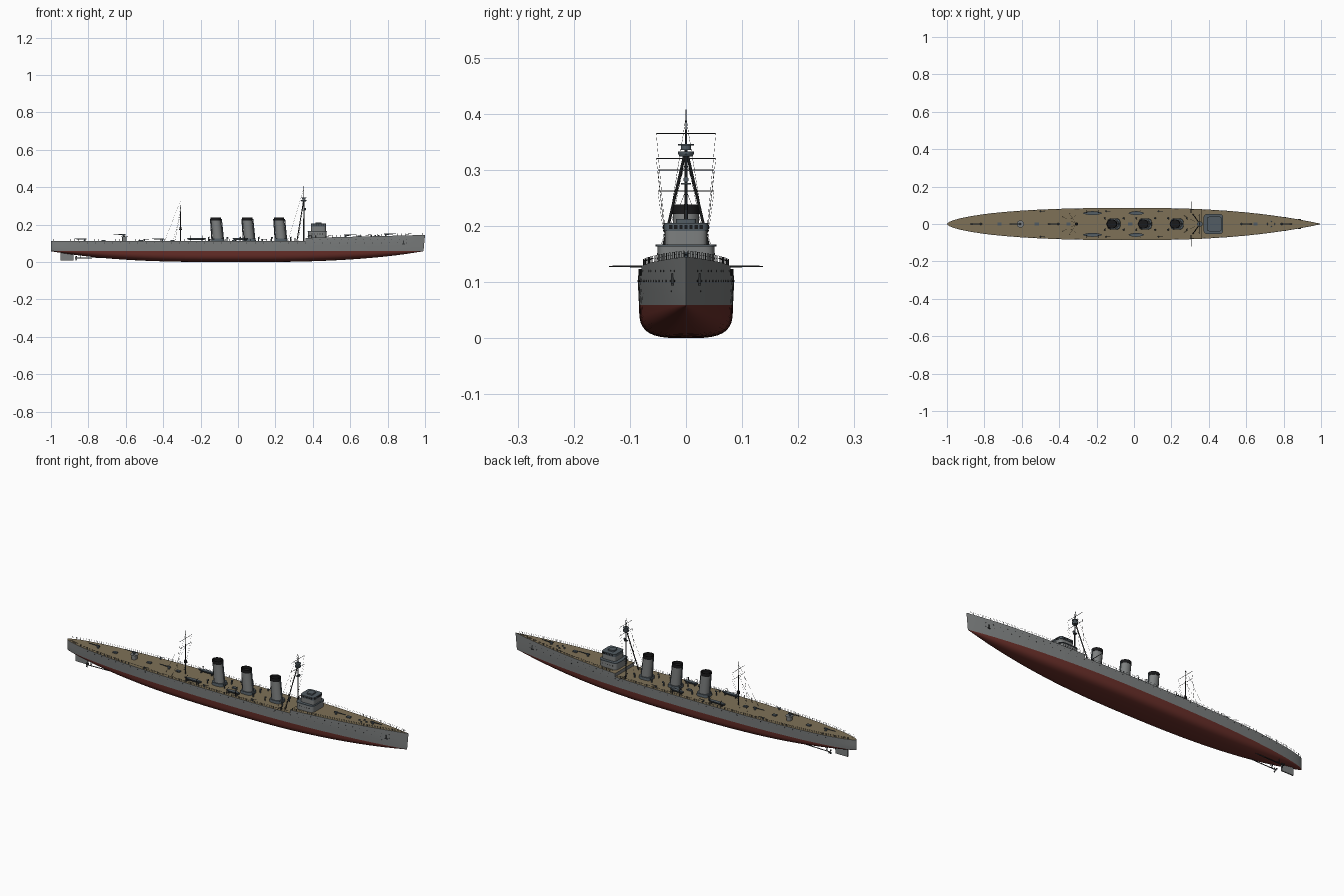
import bpy, bmesh, math
from mathutils import Vector, Matrix

if "Cube" in bpy.data.objects:
    bpy.data.objects.remove(bpy.data.objects["Cube"])


def material(name, col):
    m = bpy.data.materials.new(name)
    m.diffuse_color = (*col, 1)
    m.use_nodes = True
    m.node_tree.nodes["Principled BSDF"].inputs["Base Color"].default_value = m.diffuse_color
    return m


GREY = material("hull grey", (0.205, 0.215, 0.215))
RED = material("bottom red", (0.14, 0.028, 0.022))
TAN = material("deck tan", (0.21, 0.165, 0.095))
SLATE = material("slate grey", (0.085, 0.108, 0.125))
DARK = material("dark fittings", (0.035, 0.038, 0.04))
BLACK = material("soot black", (0.01, 0.01, 0.011))

WL, BREAK = 0.059, 0.36
parts = {}


def part(name, mat):
    """Start a part; helpers add geometry to it by name."""
    parts[name] = (bmesh.new(), mat)
    return name


def rod(name, p, q, r, r2=None, n=6):
    p, q = Vector(p), Vector(q)
    d = q - p
    mat = Matrix.Translation((p + q) / 2) @ d.to_track_quat('Z', 'Y').to_matrix().to_4x4()
    bmesh.ops.create_cone(parts[name][0], cap_ends=True, segments=n, radius1=r,
                          radius2=r if r2 is None else r2, depth=d.length, matrix=mat)


def box(name, c, s):
    bmesh.ops.create_cube(parts[name][0], size=1,
                          matrix=Matrix.Translation(c) @ Matrix.Diagonal((*s, 1)))


def loft(name, rings, p=2.0, n=24):
    """Stack of (super)elliptic rings given as (x, y, z, rx, ry), capped."""
    bm = parts[name][0]
    rows = []
    for x, y, z, rx, ry in rings:
        row = []
        for i in range(n):
            a = 2 * math.pi * (i + 0.5) / n
            c, s = math.cos(a), math.sin(a)
            row.append(bm.verts.new((x + rx * math.copysign(abs(c) ** (2 / p), c),
                                     y + ry * math.copysign(abs(s) ** (2 / p), s), z)))
        rows.append(row)
    for a, b in zip(rows, rows[1:]):
        for i in range(n):
            j = (i + 1) % n
            bm.faces.new((a[i], a[j], b[j], b[i]))
    bm.faces.new(rows[0][::-1])
    bm.faces.new(rows[-1])


def beam(x):
    u = min(abs(x), 1)
    return 0.086 * ((1 - u ** 2.4) ** 0.95 if x > 0 else (1 - u ** 2.6) ** 0.6)


def deck(x):
    return 0.112 if x < BREAK else 0.129 + 0.016 * (x - BREAK) / (1 - BREAK)


# Hull: lofted sections, coloured by height and direction
def section(x, d):
    u = abs(x)
    b = beam(x)
    bw = b * (0.975 - 0.1 * u * u)
    k = 0.058 * u ** (2.8 if x > 0 else 3)
    p = 3.4 - 1.6 * u * u
    half = []
    for i in range(10):
        a = math.pi / 2 * i / 9
        half.append((bw * math.sin(a) ** (2 / p),
                     WL - (WL - k) * max(math.cos(a), 0) ** (2 / p)))
    for z in (0.085, 0.112, d):
        half.append((bw + (b - bw) * min(1, (z - WL) / 0.045), z))
    rake = 0.014 * max(0, (x - 0.85) / 0.15)
    pts = [(x - rake * (1 - z / d), y, z) for y, z in half]
    return [(a, -y, z) for a, y, z in pts[:0:-1]] + pts


bm = bmesh.new()
xs = [math.sin(math.pi * (i / 56 - 0.5)) for i in range(57)]
stations = [(x, deck(x)) for x in xs] + [(BREAK, 0.112), (BREAK, deck(BREAK))]
rows = [[bm.verts.new(c) for c in section(x, d)] for x, d in sorted(stations)]
for a, b in zip(rows, rows[1:]):
    for i in range(len(a)):
        j = (i + 1) % len(a)
        bm.faces.new((a[i], a[j], b[j], b[i]))
bmesh.ops.remove_doubles(bm, verts=bm.verts, dist=0.00005)
bmesh.ops.dissolve_degenerate(bm, edges=bm.edges, dist=0.00002)
bmesh.ops.recalc_face_normals(bm, faces=bm.faces)
for f in bm.faces:
    f.material_index = 1 if f.calc_center_median().z < WL else 2 if f.normal.z > 0.8 else 0
me = bpy.data.meshes.new("hull")
bm.to_mesh(me)
for m in (GREY, RED, TAN):
    me.materials.append(m)
bpy.context.collection.objects.link(bpy.data.objects.new("hull", me))

# Funnels with casing, black caps and steam pipes
part("funnels", GREY)
part("funnel_caps", BLACK)
part("funnel_fittings", SLATE)
for x in (-0.108, 0.06, 0.23):
    loft("funnel_fittings", [(x, 0, 0.11, 0.036, 0.031), (x, 0, 0.126, 0.034, 0.029)], 3)
    loft("funnels", [(x, 0, 0.125, 0.028, 0.025), (x - 0.01, 0, 0.222, 0.026, 0.0235)])
    loft("funnel_caps", [(x - 0.01, 0, 0.221, 0.028, 0.025), (x - 0.011, 0, 0.238, 0.028, 0.025),
                         (x - 0.011, 0, 0.238, 0.024, 0.021), (x - 0.011, 0, 0.226, 0.024, 0.021)])
    for s in (-1, 1):
        rod("funnel_fittings", (x + s * 0.031, 0, 0.112), (x - 0.01 + s * 0.029, 0, 0.23), 0.003)
        for dx in (-0.05, 0.05):
            rod("funnel_fittings", (x + dx, s * 0.03, 0.11), (x + dx, s * 0.03, 0.128), 0.003, n=8)
            rod("funnel_fittings", (x + dx - 0.003, s * 0.03, 0.13), (x + dx + 0.006, s * 0.03, 0.131), 0.003, 0.005, 8)

# Bridge tiers
part("bridge", SLATE)
part("bridge_house", GREY)
loft("bridge_house", [(0.424, 0, 0.128, 0.05, 0.051), (0.424, 0, 0.163, 0.05, 0.051)], 6, 32)
loft("bridge", [(0.424, 0, 0.163, 0.053, 0.054), (0.424, 0, 0.167, 0.053, 0.054)], 6, 32)
loft("bridge_house", [(0.43, 0, 0.166, 0.04, 0.038), (0.43, 0, 0.192, 0.04, 0.038)], 6, 32)
loft("bridge", [(0.43, 0, 0.191, 0.041, 0.04), (0.43, 0, 0.205, 0.041, 0.04)], 6, 32)
loft("bridge", [(0.43, 0, 0.205, 0.017, 0.018), (0.43, 0, 0.212, 0.017, 0.018)], 6)
part("bridge_windows", BLACK)
for i in range(-3, 4):
    box("bridge_windows", (0.4708, i * 0.009, 0.1985), (0.002, 0.006, 0.007))
    for s in (-1, 1):
        box("bridge_windows", (0.43 + i * 0.009, s * 0.0398, 0.1985), (0.006, 0.002, 0.007))
        if abs(i) < 3:
            box("bridge_windows", (0.424 + i * 0.014, s * 0.051, 0.15), (0.004, 0.001, 0.004))

# Tripod foremast with tops, yards and halyards
part("foremast", DARK)
part("foremast_tops", SLATE)
part("rigging", DARK)
FX = 0.352
rod("foremast", (FX, 0, 0.112), (FX, 0, 0.345), 0.0035, 0.0028, 8)
rod("foremast", (FX, 0, 0.34), (FX, 0, 0.408), 0.0018, 0.0008)
for s in (-1, 1):
    rod("foremast", (0.315, s * 0.052, 0.112), (FX - 0.002, s * 0.003, 0.325), 0.0025, n=8)
loft("foremast_tops", [(FX, 0, 0.324, 0.012, 0.012), (FX, 0, 0.328, 0.015, 0.014), (FX, 0, 0.333, 0.015, 0.014)])
loft("foremast_tops", [(FX, 0, 0.335, 0.009, 0.009), (FX, 0, 0.343, 0.009, 0.009)])
loft("foremast_tops", [(FX, 0, 0.343, 0.015, 0.014), (FX, 0, 0.346, 0.015, 0.014)])
loft("foremast_tops", [(FX, 0, 0.274, 0.009, 0.009), (FX, 0, 0.277, 0.009, 0.009)])
rod("foremast_tops", (FX + 0.002, 0, 0.283), (FX + 0.011, 0, 0.283), 0.005, n=10)

# Mainmast
MX = -0.307
part("mainmast", DARK)
rod("mainmast", (MX, 0, 0.11), (MX, 0, 0.27), 0.0028, 0.002, 8)
rod("mainmast", (MX, 0, 0.27), (MX, 0, 0.342), 0.0014, 0.0007)
loft("mainmast", [(MX, 0, 0.172, 0.009, 0.009), (MX, 0, 0.176, 0.009, 0.009)])
rod("mainmast", (MX - 0.006, 0, 0.182), (MX + 0.006, 0, 0.182), 0.005, n=10)
for mx, z, w in ((FX, 0.365, 0.053), (FX, 0.32, 0.053), (MX, 0.3, 0.05), (MX, 0.262, 0.05)):
    rod("rigging", (mx, -w, z), (mx, w, z), 0.0009)
    for s in (-1, 1):
        rod("rigging", (mx, s * w, z), (mx - 0.03, s * 0.03, deck(mx - 0.03)), 0.0003, n=3)
for mx, top in ((FX, 0.395), (MX, 0.33)):
    for s in (-1, 1):
        rod("rigging", (mx, 0, top), (mx - 0.085, s * 0.045, 0.112), 0.0004, n=3)
        rod("rigging", (mx, 0, top * 0.8), (mx - 0.04, s * 0.06, 0.112), 0.0004, n=3)

# Side booms abreast the foremast
part("side_booms", DARK)
for s in (-1, 1):
    rod("side_booms", (0.305, s * 0.06, 0.128), (0.305, s * 0.137, 0.128), 0.0022, 0.001)
    rod("side_booms", (0.305, s * 0.07, 0.112), (0.305, s * 0.07, 0.129), 0.002)

# Deck guns on pedestals
part("guns", SLATE)
part("gun_platform", GREY)
loft("gun_platform", [(-0.607, 0, 0.11, 0.012, 0.015), (-0.607, 0, 0.133, 0.012, 0.015)], 3)
loft("gun_platform", [(-0.607, 0, 0.133, 0.019, 0.019), (-0.607, 0, 0.136, 0.019, 0.019)])
for x, z, s in ((0.575, 0.134, 1), (0.79, 0.139, 1), (-0.82, 0.112, -1), (-0.61, 0.135, -1), (-0.405, 0.112, -1)):
    rod("guns", (x, 0, z - 0.002), (x, 0, z + 0.009), 0.006, 0.004, 10)
    box("guns", (x, 0, z + 0.011), (0.018, 0.008, 0.006))
    rod("guns", (x, 0, z + 0.011), (x + s * 0.055, 0, z + 0.012), 0.0028, 0.0016, 8)
for x in (-0.5, -0.15, 0.13):
    for s in (-1, 1):
        rod("guns", (x, s * 0.068, 0.11), (x, s * 0.068, 0.121), 0.004, 0.003, 8)
        rod("guns", (x - 0.006, s * 0.068, 0.122), (x + 0.025, s * 0.068, 0.123), 0.002, 0.001)

# Capstans, skylights and hatches
part("deck_fittings", SLATE)
for dx, y in ((-0.02, 0), (0.02, 0), (0, -0.014), (0, 0.014)):
    rod("deck_fittings", (0.733 + dx, y, 0.136), (0.733 + dx, y, 0.144), 0.005, 0.004, 10)
for x in (-0.72, -0.52, -0.35, -0.02, 0.65):
    box("deck_fittings", (x, 0, deck(x) + 0.002), (0.022, 0.014, 0.008))

# Boats on cradles with davits
part("boats", SLATE)
part("davits", DARK)
for x, r in ((-0.222, 0.052), (0.012, 0.042)):
    for s in (-1, 1):
        y = s * 0.058
        loft("boats", [(x, y, 0.117, r * 0.7, 0.003), (x, y, 0.121, r * 0.9, 0.008),
                       (x, y, 0.128, r, 0.0105), (x, y, 0.127, r * 0.9, 0.008)], 1.6)
        for d in (-0.6, 0.6):
            box("davits", (x + d * r, y, 0.115), (0.004, 0.014, 0.008))
            rod("davits", (x + d * r, s * 0.074, 0.11), (x + d * r, s * 0.074, 0.138), 0.0013)
            rod("davits", (x + d * r, s * 0.074, 0.138), (x + d * r, s * 0.06, 0.142), 0.0012)

# Railings following the deck edge
part("railings", DARK)
N = 90
for s in (-1, 1):
    prev = None
    for i in range(N + 1):
        x = -0.985 + 1.97 * i / N
        z = deck(x)
        p = Vector((x, s * beam(x) * 0.975, z))
        rod("railings", p, p + Vector((0, 0, 0.011)), 0.0006, n=4)
        if prev and abs(prev.z - z) < 0.01:
            for h in (0.006, 0.011):
                rod("railings", prev + Vector((0, 0, h)), p + Vector((0, 0, h)), 0.0003, n=3)
        prev = p

# Portholes, hawse pipes and anchors on the sides
part("portholes", BLACK)
part("anchors", DARK)
for s in (-1, 1):
    for z, x0, x1, n in ((0.084, -0.8, 0.86, 42), (0.102, -0.85, 0.9, 40), (0.12, 0.4, 0.9, 14)):
        for i in range(n):
            x = x0 + (x1 - x0) * i / (n - 1)
            y = beam(x) * (1 - 0.02 * (z < 0.1) * (1 + 3 * x * x))
            rod("portholes", (x, s * (y - 0.002), z), (x, s * (y + 0.0004), z), 0.0018, n=8)
    x = 0.885
    box("anchors", (x, s * (beam(x) + 0.001), 0.105), (0.004, 0.004, 0.02))
    box("anchors", (x, s * (beam(x) + 0.001), 0.096), (0.014, 0.004, 0.004))

# Rudder, shafts and propellers
part("rudder", GREY)
box("rudder", (-0.915, 0, 0.03), (0.07, 0.006, 0.043))
part("shafts", DARK)
for s in (-1, 1):
    y = s * 0.027
    rod("shafts", (-0.7, y, 0.024), (-0.872, y, 0.021), 0.0022, n=8)
    rod("shafts", (-0.845, y, 0.021), (-0.84, s * 0.008, 0.048), 0.0015)
    rod("shafts", (-0.845, y, 0.021), (-0.84, s * 0.032, 0.05), 0.0015)
    for k in range(3):
        a = 2 * math.pi * k / 3
        dy, dz = math.cos(a), math.sin(a)
        rod("shafts", (-0.867, y, 0.021), (-0.865, y + 0.012 * dy, 0.021 + 0.012 * dz), 0.0015, 0.004)

# Turn every part into an object
for name, (bm, mat) in parts.items():
    bmesh.ops.recalc_face_normals(bm, faces=bm.faces)
    me = bpy.data.meshes.new(name)
    bm.to_mesh(me)
    bm.free()
    me.materials.append(mat)
    bpy.context.collection.objects.link(bpy.data.objects.new(name, me))
for o in bpy.context.collection.objects:
    o.select_set(True)
    bpy.context.view_layer.objects.active = o
bpy.ops.object.shade_smooth_by_angle(angle=math.radians(35))
